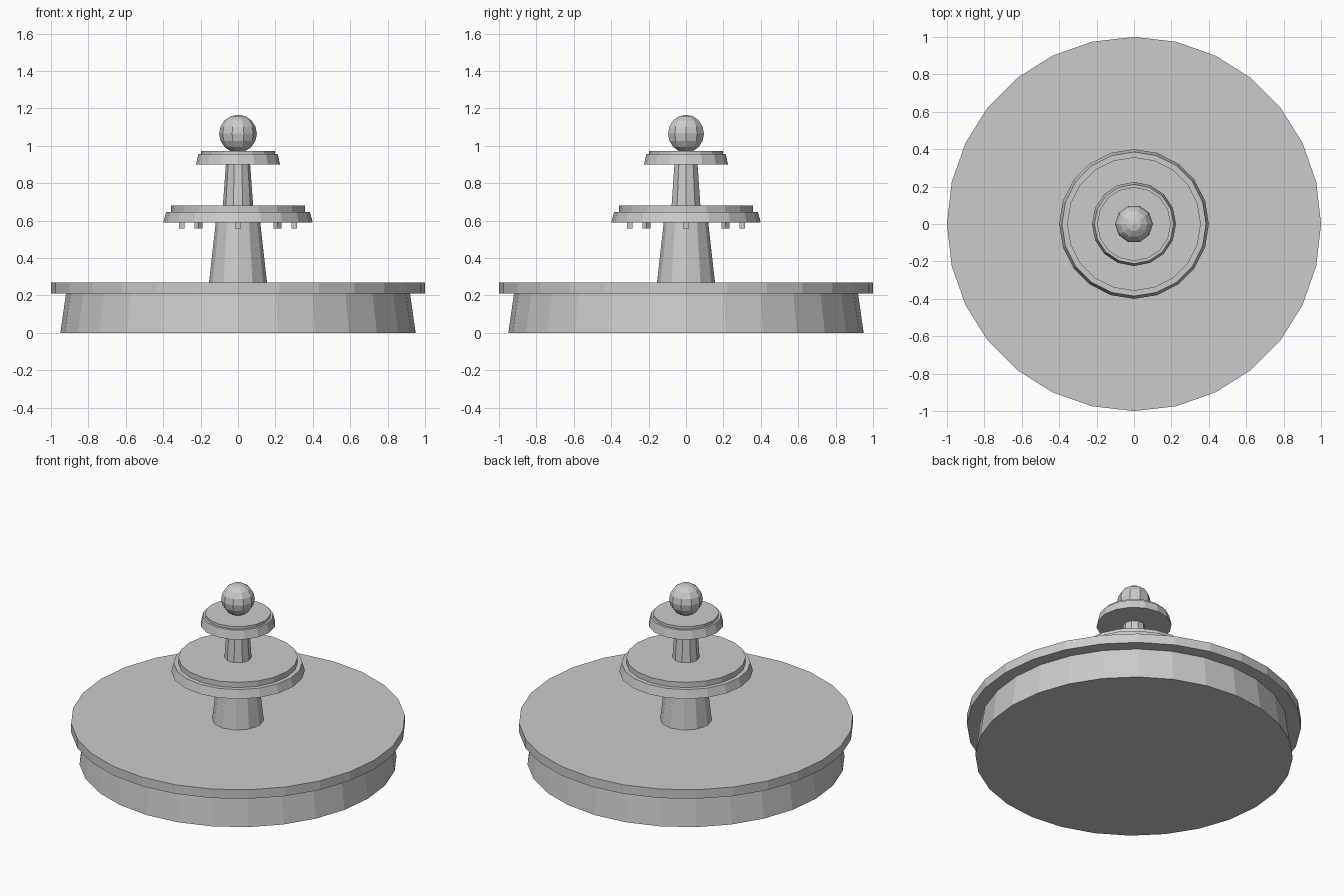
import bpy, bmesh
from math import sin, cos, pi
from mathutils import Matrix

if "Cube" in bpy.data.objects:
    bpy.data.objects.remove(bpy.data.objects["Cube"])


def lathe(name, profile, sides):
    """Flat-shaded solid of revolution from (radius, z) points, bottom to top."""
    bm = bmesh.new()
    rings = []
    for r, z in profile:
        n = sides if r > 1e-5 else 1
        rings.append([bm.verts.new((r * cos(2 * pi * i / sides),
                                    r * sin(2 * pi * i / sides), z)) for i in range(n)])
    for a, b in zip(rings, rings[1:]):
        for i in range(sides):
            j = (i + 1) % sides
            if len(a) == 1:
                bm.faces.new((a[0], b[j], b[i]))
            elif len(b) == 1:
                bm.faces.new((a[i], a[j], b[0]))
            else:
                bm.faces.new((a[i], a[j], b[j], b[i]))
    if len(rings[0]) > 1:
        bm.faces.new(rings[0][::-1])
    if len(rings[-1]) > 1:
        bm.faces.new(rings[-1])
    return finish(name, bm)


def finish(name, bm):
    bmesh.ops.recalc_face_normals(bm, faces=bm.faces[:])
    mesh = bpy.data.meshes.new(name)
    bm.to_mesh(mesh)
    bm.free()
    obj = bpy.data.objects.new(name, mesh)
    bpy.context.collection.objects.link(obj)
    return obj


# Pool: tapered wall and overhanging rim
lathe("pool_wall", [(0.95, 0), (0.92, 0.21)], 28)
lathe("pool_rim", [(1.0, 0.21), (1.0, 0.27)], 28)

# Lower column and tier
lathe("lower_column", [(0.155, 0.27), (0.119, 0.59)], 12)
lathe("lower_dish", [(0.40, 0.59), (0.385, 0.645)], 20)
lathe("lower_water", [(0.357, 0.645), (0.357, 0.68)], 20)

# Upper column and tier
lathe("upper_column", [(0.081, 0.68), (0.065, 0.90)], 10)
lathe("upper_dish", [(0.225, 0.90), (0.212, 0.957)], 16)
lathe("upper_water", [(0.197, 0.957), (0.197, 0.973)], 16)

# Ball finial
ball = [(0.101 * sin(pi * k / 8), 1.065 - 0.101 * cos(pi * k / 8)) for k in range(9)]
lathe("ball_finial", ball, 10)

# Ring of small spouts under the lower dish
for k in range(8):
    bm = bmesh.new()
    m = (Matrix.Rotation(k * pi / 4, 4, 'Z') @ Matrix.Translation((0.30, 0, 0.575))
         @ Matrix.Diagonal((0.03, 0.03, 0.034, 1)))
    bmesh.ops.create_cube(bm, size=1, matrix=m)
    finish(f"spout_{k + 1}", bm)
